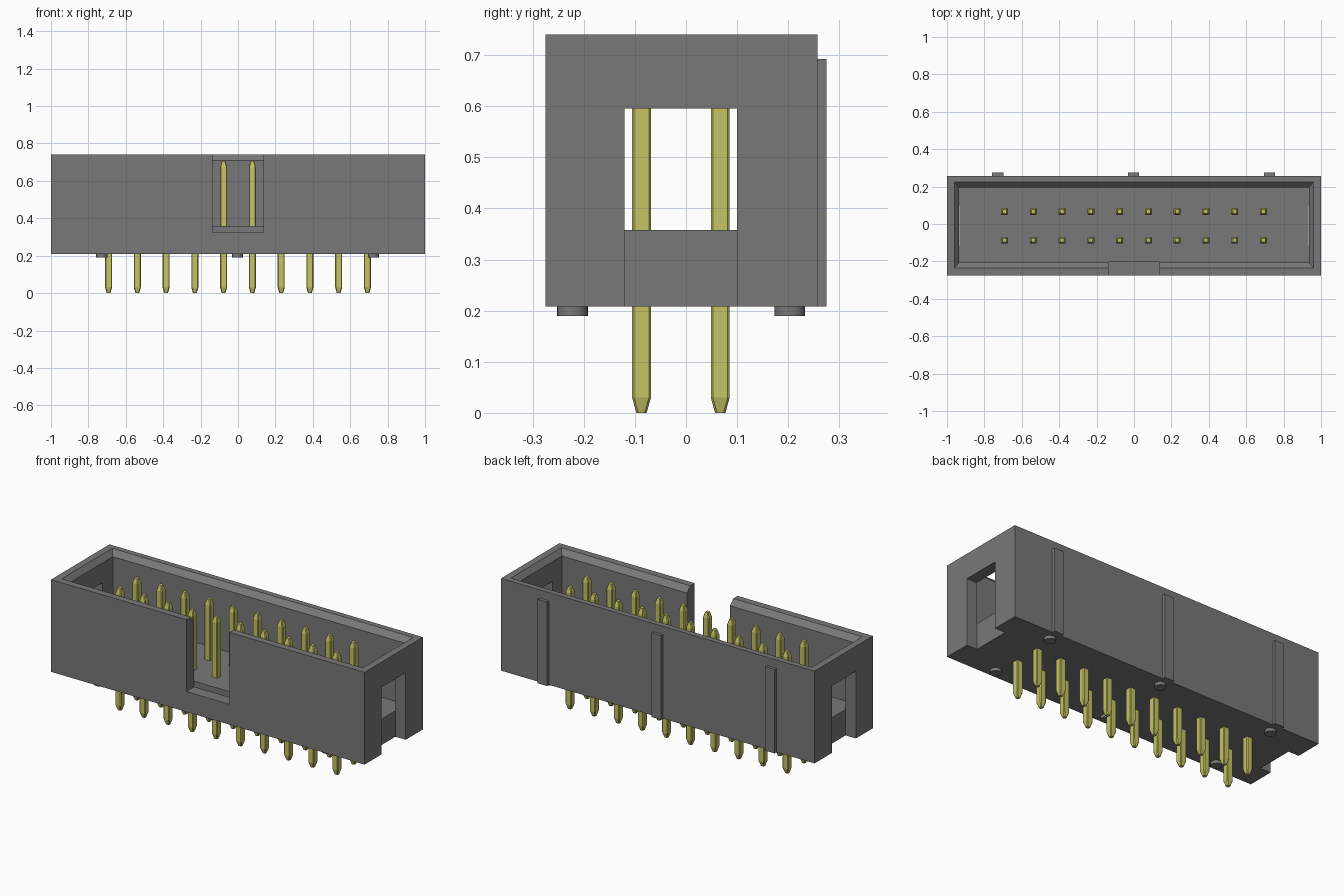
import bpy
import bmesh

if "Cube" in bpy.data.objects:
    bpy.data.objects.remove(bpy.data.objects["Cube"], do_unlink=True)


def material(name, rgb):
    m = bpy.data.materials.new(name)
    m.use_nodes = True
    m.diffuse_color = (*rgb, 1)
    bsdf = next(n for n in m.node_tree.nodes if n.type == 'BSDF_PRINCIPLED')
    bsdf.inputs["Base Color"].default_value = (*rgb, 1)
    return m


GREY = material("grey plastic", (0.19, 0.19, 0.19))
GOLD = material("pale gold metal", (0.56, 0.55, 0.13))


def finish(name, bm, mat):
    bmesh.ops.recalc_face_normals(bm, faces=bm.faces)
    me = bpy.data.meshes.new(name)
    bm.to_mesh(me)
    bm.free()
    me.materials.append(mat)
    ob = bpy.data.objects.new(name, me)
    bpy.context.collection.objects.link(ob)
    return ob


def loft(name, rings, mat, chamfer=0.0):
    """Stack of rectangles (x0, x1, y0, y1, z), optionally with cut corners."""
    bm = bmesh.new()
    loops = []
    for x0, x1, y0, y1, z in rings:
        c = chamfer
        if c:
            pts = [(x0 + c, y0), (x1 - c, y0), (x1, y0 + c), (x1, y1 - c),
                   (x1 - c, y1), (x0 + c, y1), (x0, y1 - c), (x0, y0 + c)]
        else:
            pts = [(x0, y0), (x1, y0), (x1, y1), (x0, y1)]
        loops.append([bm.verts.new((x, y, z)) for x, y in pts])
    n = len(loops[0])
    for a, b in zip(loops, loops[1:]):
        for i in range(n):
            j = (i + 1) % n
            bm.faces.new((a[i], a[j], b[j], b[i]))
    bm.faces.new(loops[0][::-1])
    bm.faces.new(loops[-1])
    return finish(name, bm, mat)


def box(name, x0, x1, y0, y1, z0, z1, mat=GREY):
    return loft(name, [(x0, x1, y0, y1, z0), (x0, x1, y0, y1, z1)], mat)


BASE, FLOOR, TOP = 0.208, 0.358, 0.74

# Shroud with chamfered cavity, front key notch and a slot in each end
shroud = box("shroud", -1, 1, -0.275, 0.257, BASE, TOP)
cutters = [
    loft("cavity_cutter", [
        (-0.935, 0.935, -0.205, 0.195, FLOOR),
        (-0.935, 0.935, -0.205, 0.195, 0.71),
        (-0.96, 0.96, -0.235, 0.225, TOP),
        (-0.96, 0.96, -0.235, 0.225, TOP + 0.1)], GREY),
    box("notch_cutter", -0.137, 0.137, -0.4, -0.204, 0.325, TOP + 0.2),
    box("left_slot_cutter", 0.934, 1.2, -0.12, 0.10, 0.1, 0.595),
    box("right_slot_cutter", -1.2, -0.934, -0.12, 0.10, 0.1, 0.595),
]
bpy.context.view_layer.objects.active = shroud
for cutter in cutters:
    mod = shroud.modifiers.new(cutter.name, 'BOOLEAN')
    mod.operation = 'DIFFERENCE'
    mod.solver = 'EXACT'
    mod.object = cutter
    bpy.ops.object.modifier_apply(modifier=mod.name)
    bpy.data.objects.remove(cutter, do_unlink=True)

# Back ribs and round standoff feet
for i, x in enumerate((-0.728, -0.003, 0.724), 1):
    box(f"back_rib_{i}", x - 0.03, x + 0.03, 0.25, 0.275, BASE, 0.692)
    for side, y in (("front", -0.222), ("back", 0.203)):
        bm = bmesh.new()
        bmesh.ops.create_cone(bm, cap_ends=True, segments=24, radius1=0.03,
                              radius2=0.03, depth=0.03)
        bmesh.ops.translate(bm, verts=bm.verts, vec=(x, y, 0.205))
        foot = finish(f"{side}_foot_{i}", bm, GREY)
        bpy.ops.object.select_all(action='DESELECT')
        foot.select_set(True)
        bpy.context.view_layer.objects.active = foot
        bpy.ops.object.shade_smooth_by_angle()

# Two rows of ten pins with tapered ends
PITCH, W, TIP = 0.1538, 0.0185, 0.01
for side, y in (("front", -0.087), ("back", 0.067)):
    for i in range(10):
        x = (i - 4.5) * PITCH
        rings = [(x - r, x + r, y - r, y + r, z) for r, z in
                 ((TIP, 0), (W, 0.03), (W, 0.675), (TIP, 0.705))]
        loft(f"{side}_pin_{i + 1}", rings, GOLD, chamfer=0.004)
